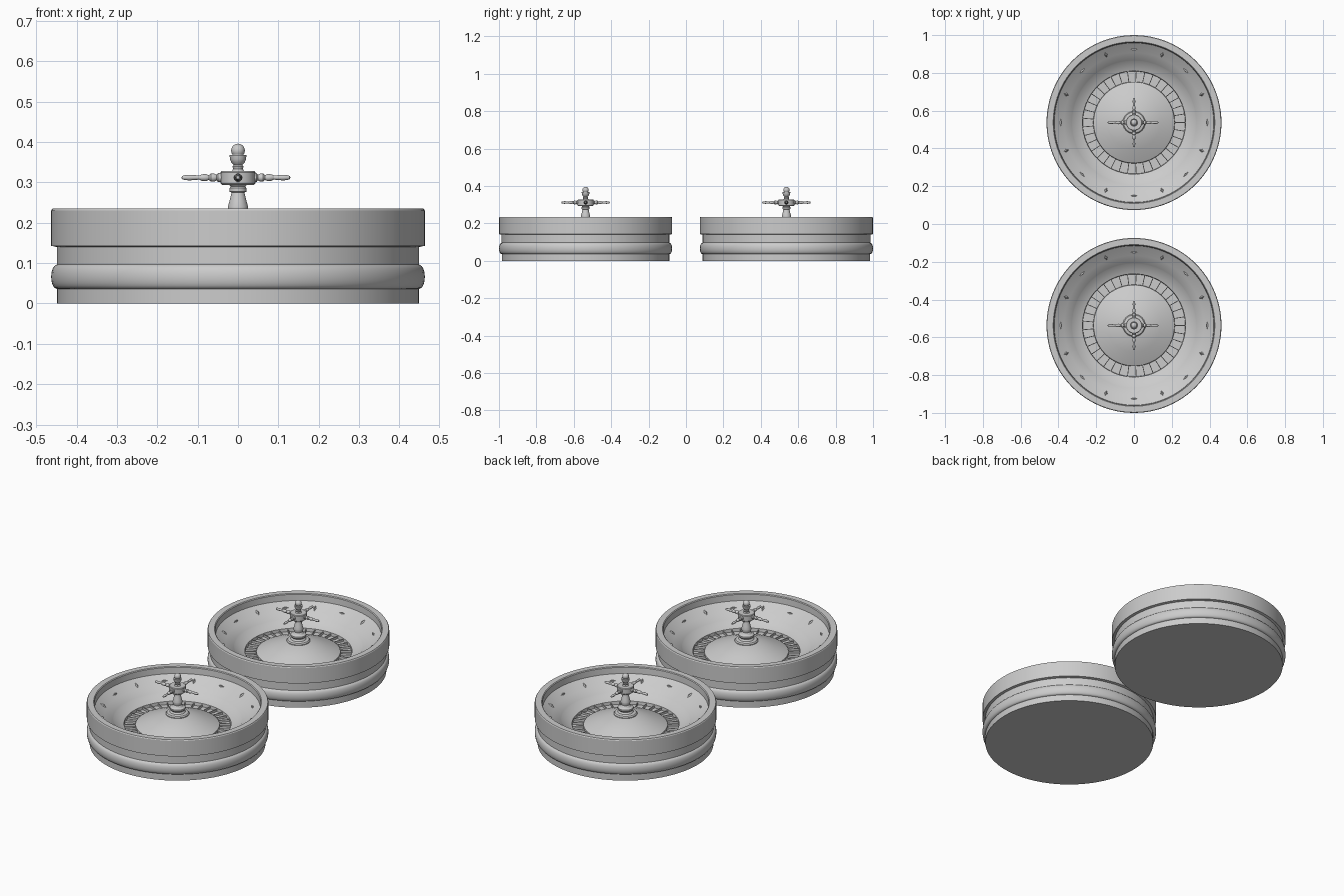
import bpy, bmesh
from math import pi, cos, sin, radians
from mathutils import Matrix, Vector

cube = bpy.data.objects.get("Cube")
if cube:
    bpy.data.objects.remove(cube)

GREY = (0.6, 0.6, 0.6, 1)
grey = bpy.data.materials.new("plain_grey")
grey.use_nodes = True
grey.diffuse_color = GREY
grey.node_tree.nodes["Principled BSDF"].inputs["Base Color"].default_value = GREY


def finish(bm, name, matrix):
    bmesh.ops.remove_doubles(bm, verts=bm.verts, dist=1e-5)
    bmesh.ops.recalc_face_normals(bm, faces=bm.faces)
    mesh = bpy.data.meshes.new(name)
    bm.to_mesh(mesh)
    bm.free()
    mesh.materials.append(grey)
    ob = bpy.data.objects.new(name, mesh)
    ob.matrix_world = matrix
    bpy.context.collection.objects.link(ob)
    bpy.ops.object.select_all(action="DESELECT")
    ob.select_set(True)
    bpy.context.view_layer.objects.active = ob
    bpy.ops.object.shade_smooth_by_angle(angle=radians(30))
    return ob


def lathe(name, profile, matrix, steps):
    """Spin (radius, height) points around local z."""
    bm = bmesh.new()
    verts = [bm.verts.new((r, 0, z)) for r, z in profile]
    edges = [bm.edges.new(pair) for pair in zip(verts, verts[1:])]
    bmesh.ops.spin(bm, geom=verts + edges, cent=(0, 0, 0), axis=(0, 0, 1),
                   angle=2 * pi, steps=steps, use_merge=True)
    return finish(bm, name, matrix)


def arc(r, z, dr, dz, start, end, n):
    """Points along an elliptical arc of a profile."""
    angles = [radians(start + (end - start) * i / n) for i in range(n + 1)]
    return [(r + dr * cos(a), z + dz * sin(a)) for a in angles]


# Outer drum with moulding, rim lip, sloped ball track, pocket channel and cone
bowl = [(0, 0), (.448, 0), (.448, .036)]
bowl += arc(.45, .066, .013, .029, -80, 80, 10)
bowl += [(.449, .097), (.449, .14), (.463, .143), (.463, .23), (.46, .235),
         (.428, .235), (.424, .231), (.422, .197), (.412, .19),
         (.37, .162), (.33, .139), (.326, .134), (.278, .114),
         (.273, .112), (.271, .095), (.216, .095), (.214, .108),
         (.208, .111), (.14, .139), (.06, .168), (0, .168)]

# Central spindle with flared foot, waist, hub, cup and ball finial
spindle = [(0, .16), (.06, .16), (.06, .172), (.055, .178), (.04, .181),
           (.034, .19), (.04, .198), (.04, .206), (.028, .212), (.022, .222),
           (.025, .234), (.025, .24), (.021, .254), (.016, .275),
           (.021, .277), (.021, .286), (.018, .29), (.022, .294),
           (.04, .294), (.043, .297), (.043, .325), (.04, .328),
           (.016, .328), (.012, .333), (.014, .34), (.01, .343),
           (.017, .35), (.02, .358), (.021, .368), (.014, .368)]
spindle += arc(0, .379, .017, .017, -35, 90, 9)

# Turned handle, drawn from the hub outward
handle = [(0, .036), (.011, .036), (.011, .046), (.007, .049), (.01, .055),
          (.01, .062), (.006, .067), (.009, .074), (.008, .083),
          (.005, .089), (.006, .1), (.007, .112), (.006, .122),
          (.004, .128), (0, .13)]


def frets(name, matrix, count=37):
    """Thin radial dividers between the pockets."""
    bm = bmesh.new()
    for i in range(count):
        place = (Matrix.Rotation(2 * pi * i / count, 4, "Z")
                 @ Matrix.Translation((.244, 0, .1))
                 @ Matrix.Diagonal((.058, .004, .014, 1)))
        bmesh.ops.create_cube(bm, size=1, matrix=place)
    return finish(bm, name, matrix)


def deflectors(name, matrix, count=16):
    """Raised diamonds on the track, alternately radial and crosswise."""
    bm = bmesh.new()
    slope = Matrix.Rotation(radians(-33), 4, "Y")
    for i in range(count):
        size = (.017, .008) if i % 2 else (.006, .019)
        place = (Matrix.Rotation(2 * pi * i / count, 4, "Z")
                 @ Matrix.Translation((.388, 0, .174)) @ slope)
        ring = [bm.verts.new(place @ Vector(p)) for p in
                ((size[0], 0, 0), (0, size[1], 0), (-size[0], 0, 0), (0, -size[1], 0))]
        peak = bm.verts.new(place @ Vector((0, 0, .009)))
        for a, b in zip(ring, ring[1:] + ring[:1]):
            bm.faces.new((a, b, peak))
        bm.faces.new(ring[::-1])
    return finish(bm, name, matrix)


# Two matching wheels, one in front and one behind
for label, y in (("front", -.537), ("back", .537)):
    base = Matrix.Translation((0, y, 0))
    lathe(label + "_wheel_bowl", bowl, base, 96)
    lathe(label + "_wheel_spindle", spindle, base, 32)
    frets(label + "_wheel_frets", base)
    deflectors(label + "_wheel_deflectors", base)
    for i, side in enumerate(("left", "rear", "right", "front")):
        stretch = 1.08 if side == "right" else 1
        turn = (base @ Matrix.Translation((0, 0, .312))
                @ Matrix.Rotation(i * pi / 2, 4, "Z")
                @ Matrix.Rotation(pi / 2, 4, "Y")
                @ Matrix.Diagonal((1, 1, stretch, 1)))
        lathe(f"{label}_wheel_{side}_handle", handle, turn, 16)
